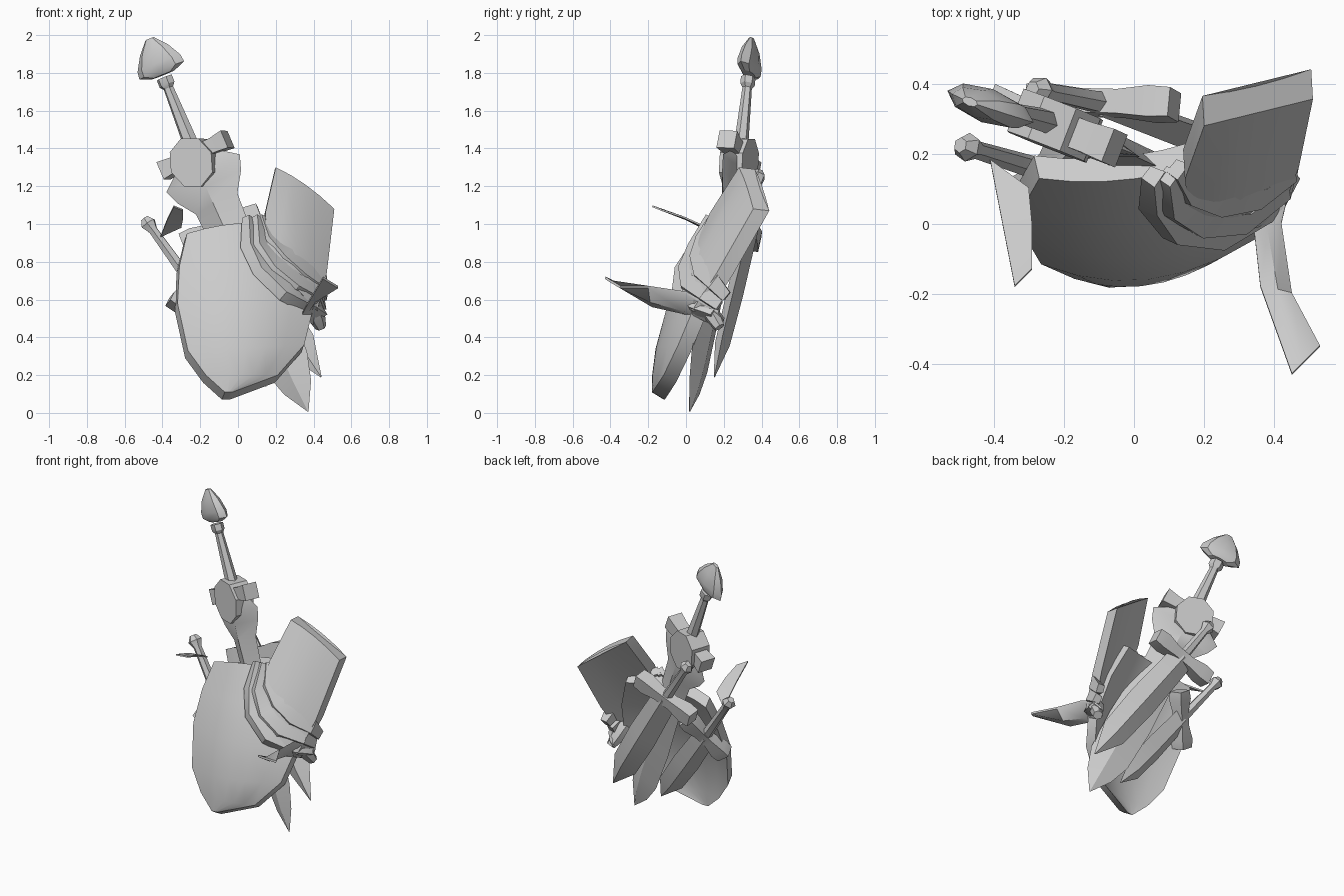
import bpy, bmesh, math
from mathutils import Vector as V

if "Cube" in bpy.data.objects:
    bpy.data.objects.remove(bpy.data.objects["Cube"])

grey = bpy.data.materials.new("plain grey")
grey.diffuse_color = (0.6, 0.6, 0.6, 1)
grey.use_nodes = True
grey.node_tree.nodes["Principled BSDF"].inputs["Base Color"].default_value = grey.diffuse_color


def finish(name, bm, smooth=30):
    bmesh.ops.remove_doubles(bm, verts=bm.verts, dist=0.0005)
    bmesh.ops.recalc_face_normals(bm, faces=bm.faces)
    me = bpy.data.meshes.new(name)
    bm.to_mesh(me)
    bm.free()
    ob = bpy.data.objects.new(name, me)
    bpy.context.collection.objects.link(ob)
    me.materials.append(grey)
    bpy.ops.object.select_all(action='DESELECT')
    ob.select_set(True)
    bpy.context.view_layer.objects.active = ob
    bpy.ops.object.shade_smooth_by_angle(angle=math.radians(smooth))
    return ob


def loft(name, rings):
    """Closed skin through rings of equal point count."""
    bm = bmesh.new()
    vs = [[bm.verts.new(p) for p in r] for r in rings]
    n = len(vs[0])
    for a, b in zip(vs, vs[1:]):
        for i in range(n):
            j = (i + 1) % n
            bm.faces.new((a[i], a[j], b[j], b[i]))
    bm.faces.new(vs[0])
    bm.faces.new(vs[-1])
    return finish(name, bm)


def sheet(name, rows, offset):
    """Solid slab: a grid of points plus the same grid moved by offset."""
    off = V(offset)
    rings = []
    for r in rows:
        rings.append([V(p) for p in r] + [V(p) + off for p in reversed(r)])
    return loft(name, rings)


def spindle(name, start, end, width_dir, sections, sides=4, boxy=False):
    """Loft along an axis; sections are (distance, half width, half thickness)."""
    o, a = V(start), (V(end) - V(start)).normalized()
    w = V(width_dir)
    w = (w - a * w.dot(a)).normalized()
    n = a.cross(w)
    k, ph = (math.sqrt(2), math.pi / 4) if boxy else (1, 0)
    rings = []
    for d, hw, ht in sections:
        ring = []
        for i in range(sides):
            t = 2 * math.pi * i / sides + ph
            ring.append(o + a * d + w * (hw * k * math.cos(t)) + n * (ht * k * math.sin(t)))
        rings.append(ring)
    return loft(name, rings)


def curved_shield(name, left, right, plane, bulge, offset, top=0.0, n=6):
    rows = []
    for i, (l, r) in enumerate(zip(left, right)):
        row = []
        for j in range(n + 1):
            t = j / n
            x, z = l[0] + (r[0] - l[0]) * t, l[1] + (r[1] - l[1]) * t
            arc = 4 * t * (1 - t)
            if i == 0:
                z += top * arc
            row.append((x, plane(x, z) - bulge[i] * arc, z))
        rows.append(row)
    return sheet(name, rows, offset)


# Large front shield, leaning back
curved_shield("front_shield",
              [(-.27, .95), (-.31, .78), (-.32, .58), (-.265, .33), (-.17, .2), (-.07, .11)],
              [(.28, 1.0), (.36, .8), (.40, .56), (.35, .36), (.21, .2), (-.03, .11)],
              lambda x, z: .13 + .395 * (z - .95) + .1 * (x + .27),
              [.05, .09, .11, .08, .04, 0], (-.015, .065, -.04), top=.03)

# Smaller shield behind, tilted to the right
curved_shield("rear_shield",
              [(.2, 1.3), (.145, 1.06), (.16, .82)],
              [(.51, 1.08), (.47, .74), (.42, .54)],
              lambda x, z: .28 + .5 * (z - 1.3) + .6 * (x - .2),
              [.01, .04, .05], (-.005, .085, -.01), top=.02, n=4)

# Broad sword: pommel, grip, guard and flared blade
W = (.85, -.32, .42)
HILT, TOP, TIP = (-.22, .285, 1.35), (-.475, .35, 2.0), (.37, .02, .01)
spindle("broad_sword_pommel", (-.395, .332, 1.79), TOP, W,
        [(0, .07, .03), (.025, .135, .045), (.065, .13, .05), (.14, .085, .04), (.205, .025, .012)], 8)
spindle("broad_sword_grip", HILT, (-.4, .332, 1.8), W,
        [(0, .045, .04), (.14, .04, .035), (.4, .028, .025), (.42, .045, .038), (.46, .045, .038)], 6)
spindle("broad_sword_blade", HILT, TIP, W,
        [(0, .11, .05), (.09, .23, .05), (.17, .2, .05), (.27, .13, .05), (.45, .12, .045),
         (.9, .14, .04), (1.2, .13, .035), (1.35, .085, .025), (1.49, .003, .003)])
boss_c = V((-.225, .28, 1.325))
boss_n = (V(TIP) - V(HILT)).cross(V(W)).normalized()
spindle("broad_sword_guard_boss", boss_c - boss_n * .065, boss_c + boss_n, W,
        [(0, .125, .14), (.13, .125, .14)], 8)
wv = V(W).normalized()
spindle("broad_sword_guard_bar", boss_c - wv * .2 + V((0, 0, .04)), boss_c + wv + V((0, 0, .04)), boss_n,
        [(0, .05, .05), (.08, .045, .04), (.32, .045, .04), (.4, .05, .05)], 4, True)


def small_sword(name, pommel, guard, tip, guard_dir, knob, half_guard, half_blade):
    p, g, t = V(pommel), V(guard), V(tip)
    a = (t - g).normalized()
    w = V(guard_dir).normalized()
    L, B = (g - p).length, (t - g).length
    spindle(name + "_hilt", p, g, w,
            [(0, knob * .5, knob * .5), (.035, knob, knob * .9), (.08, .026, .026), (L, .034, .034)], 6)
    s = half_guard
    spindle(name + "_guard", g - w * s, g + w * s, a,
            [(0, .045, .042), (s * .3, .05, .045), (s * .75, .035, .035), (s * 1.25, .035, .035),
             (s * 1.7, .05, .045), (s * 2, .045, .042)], 4, True)
    spindle(name + "_blade", g, t, w,
            [(0, half_blade * .85, .04), (B * .45, half_blade, .045), (B * .78, half_blade * .9, .04),
             (B, .003, .003)])


small_sword("rear_sword", (-.29, .385, 1.28), (-.09, .345, .98), (.44, .15, .19),
            (.435, -.01, .17), .045, .22, .1)
small_sword("side_dagger", (-.495, .225, 1.03), (-.25, .15, .69), (.15, .05, .14),
            (.19, .2, .3), .045, .18, .085)

# Draped cloth folds over the front shield's right side
folds = {
    "lower_cloth_fold": [(.055, .14, 1.03), (.07, .06, .88), (.13, -.02, .76), (.25, -.035, .645), (.39, .05, .57), (.44, .15, .53)],
    "middle_cloth_fold": [(.1, .14, 1.03), (.12, .05, .88), (.2, 0, .77), (.31, .01, .68), (.42, .1, .62), (.44, .18, .57)],
    "upper_cloth_fold": [(.125, .16, 1.03), (.17, .09, .92), (.25, .06, .83), (.35, .08, .74), (.44, .15, .68), (.45, .22, .62)],
}
for name, path in folds.items():
    pts = [V(p) for p in path]
    rings = []
    for i, p in enumerate(pts):
        d = (pts[min(i + 1, len(pts) - 1)] - pts[max(i - 1, 0)]).normalized()
        out = V((.25, -.9, .2))
        out = (out - d * out.dot(d)).normalized()
        side = d.cross(out)
        h = .035 if i in (0, len(pts) - 1) else .06
        rings.append([p + side * h, p + side * h * .2 + out * .04, p - side * h, p - out * .03])
    loft(name, rings)

# Knot and long forward-pointing cloth tail
spindle("cloth_knot", (.37, .07, .62), (.44, .18, .45), (1, 0, .4),
        [(0, .03, .03), (.06, .05, .045), (.15, .045, .04), (.21, .03, .03)], 6)
sheet("cloth_tail",
      [[(.41, .19, .45), (.43, .2, .49), (.46, .17, .53)],
       [(.34, .0, .52), (.38, -.02, .54), (.42, .0, .63)],
       [(.36, -.18, .56), (.41, -.19, .585), (.45, -.2, .66)],
       [(.45, -.43, .71), (.48, -.4, .69), (.53, -.35, .66)]], (0, .004, .012))

# Short cloth end on the left
sheet("left_cloth_end",
      [[(-.41, .18, .93), (-.30, .1, .98)],
       [(-.375, 0, 1.02), (-.29, -.01, 1.03)],
       [(-.34, -.18, 1.09), (-.29, -.13, 1.07)]], (0, .004, .008))
